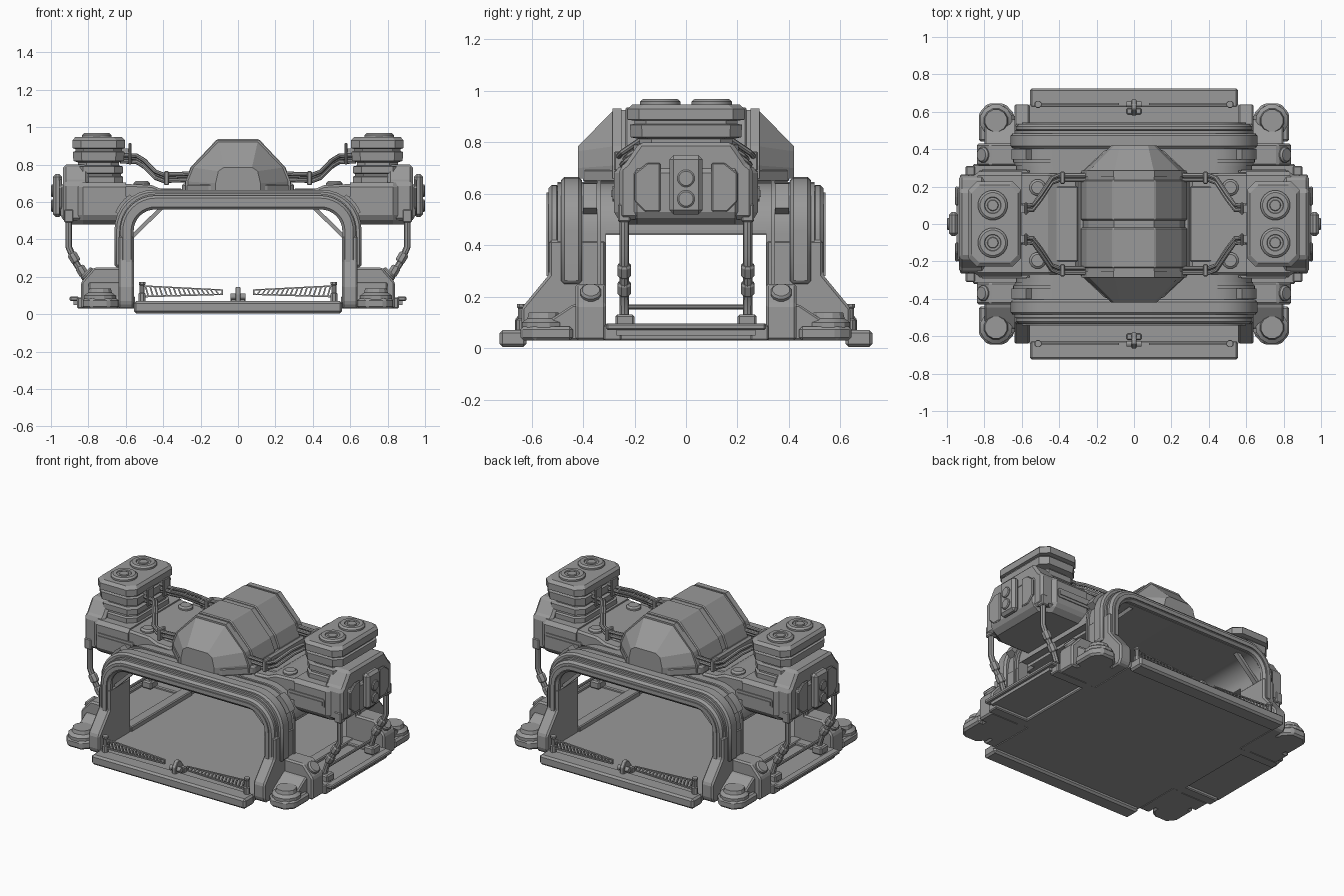
import bpy, bmesh, math
from mathutils import Vector

if "Cube" in bpy.data.objects:
    bpy.data.objects.remove(bpy.data.objects["Cube"])

grey = bpy.data.materials.new("painted_grey_metal")
grey.diffuse_color = (0.32, 0.32, 0.32, 1)
grey.use_nodes = True
grey.node_tree.nodes["Principled BSDF"].inputs["Base Color"].default_value = grey.diffuse_color


def make(name, verts, faces, mirror="", bevel=0.0, smooth=False):
    me = bpy.data.meshes.new(name)
    me.from_pydata([tuple(v) for v in verts], [], faces)
    bm = bmesh.new()
    bm.from_mesh(me)
    bmesh.ops.recalc_face_normals(bm, faces=bm.faces)
    bm.to_mesh(me)
    bm.free()
    me.materials.append(grey)
    ob = bpy.data.objects.new(name, me)
    bpy.context.collection.objects.link(ob)
    if smooth:
        bpy.context.view_layer.objects.active = ob
        ob.select_set(True)
        bpy.ops.object.shade_smooth_by_angle(angle=math.radians(28))
        ob.select_set(False)
    if bevel:
        b = ob.modifiers.new("bevel", "BEVEL")
        b.width, b.segments, b.limit_method = bevel, 1, "ANGLE"
    if mirror:
        m = ob.modifiers.new("mirror", "MIRROR")
        m.use_axis = ("x" in mirror, "y" in mirror, False)
        m.use_mirror_merge = False
    return ob


def loft(name, rings, **kw):
    n, verts, faces = len(rings[0]), [v for r in rings for v in r], []
    for i in range(len(rings) - 1):
        for j in range(n):
            k = (j + 1) % n
            faces.append((i*n + j, i*n + k, (i+1)*n + k, (i+1)*n + j))
    faces += [tuple(range(n)), tuple(range((len(rings)-1)*n, len(rings)*n))]
    return make(name, verts, faces, **kw)


def prism(name, polys, axis, a, b, **kw):
    """Extrude one or more polygons along an axis."""
    put = {"x": lambda p, t: (t, p[0], p[1]),
           "y": lambda p, t: (p[0], t, p[1]),
           "z": lambda p, t: (p[0], p[1], t)}[axis]
    verts, faces = [], []
    for poly in polys:
        s, n = len(verts), len(poly)
        verts += [put(p, a) for p in poly] + [put(p, b) for p in poly]
        faces += [(s+j, s+(j+1) % n, s+n+(j+1) % n, s+n+j) for j in range(n)]
        faces += [tuple(range(s, s+n)), tuple(range(s+n, s+2*n))]
    return make(name, verts, faces, **kw)


def box(name, x0, x1, y0, y1, z0, z1, **kw):
    return prism(name, [[(x0, y0), (x1, y0), (x1, y1), (x0, y1)]], "z", z0, z1, **kw)


def lathe(name, start, direction, profile, n=16, **kw):
    """Stack of (distance, radius) circles along a direction."""
    q = Vector((0, 0, 1)).rotation_difference(Vector(direction))
    rings = [[Vector(start) + q @ Vector((r*math.cos(math.tau*(i+.5)/n),
              r*math.sin(math.tau*(i+.5)/n), d)) for i in range(n)] for d, r in profile]
    return loft(name, rings, smooth=n > 8, **kw)


def tube(name, pts, r, n=8, **kw):
    pts, rings = [Vector(p) for p in pts], []
    for i, p in enumerate(pts):
        d = (pts[min(i+1, len(pts)-1)] - pts[max(i-1, 0)]).normalized()
        u = d.cross(Vector((0.1, 1, 0.05))).normalized() if abs(d.y) < .9 else Vector((1, 0, 0))
        v = d.cross(u).normalized()
        rings.append([p + r*(u*math.cos(math.tau*k/n) + v*math.sin(math.tau*k/n)) for k in range(n)])
    return loft(name, rings, smooth=True, **kw)


def half_path(w, top, r, z0, n=8):
    return [(w, z0)] + [(w - r + r*math.cos(a), top - r + r*math.sin(a))
                        for a in [math.pi/2*i/n for i in range(n+1)]]


def arch(name, outer, inner, y0, y1, z0, part=None, **kw):
    """Rounded portal band; outer and inner are (half width, top, radius)."""
    o, i = half_path(*outer, z0), half_path(*inner, z0)
    if part:
        o, i = o[part], i[part]
    else:
        o, i = [h + [(-x, z) for x, z in reversed(h)] for h in (o, i)]
    return loft(name, [[(a[0], y0, a[1]), (a[0], y1, a[1]), (b[0], y1, b[1]), (b[0], y0, b[1])]
                       for a, b in zip(o, i)], smooth=True, **kw)


# Floor and thresholds
box("floor", -.56, .56, -.64, .64, .03, .065)
box("threshold", -.557, .557, .62, .725, .005, .07, mirror="y", bevel=.012)

# Vaulted body with open sides
inner = (.565, .56, .12)
arch("roof_vault", (.63, .645, .2), inner, -.32, .32, .46)
arch("end_vault", (.635, .645, .2), inner, .31, .50, .03, mirror="y")
arch("outer_rib", (.66, .665, .21), (.60, .60, .16), .405, .485, .25, mirror="y", bevel=.012)
arch("inner_rib", (.648, .652, .2), (.60, .60, .16), .33, .345, .25, mirror="y")
arch("portal_collar", (.63, .635, .19), (.558, .56, .115), .49, .535, .06, mirror="y", bevel=.014)
arch("portal_lip", (.60, .605, .16), (.575, .58, .135), .53, .543, .28, mirror="y")
arch("shoulder_clip", (.672, .675, .21), (.62, .63, .19), .345, .40, .4, part=slice(3, 7), mirror="xy")

# Flared portal feet
prism("flared_leg", [[(.31, .03), (.62, .03), (.64, .06), (.64, .155), (.533, .285), (.533, .42), (.31, .42)]],
      "x", .557, .64, mirror="xy", bevel=.01)
prism("corner_brace", [[(.566, .40), (.566, .43), (.43, .562), (.40, .562)]], "y", .44, .47, mirror="xy")

# Corner anchors
prism("anchor_block", [[(.62, .03), (.84, .03), (.84, .17), (.77, .25), (.62, .25)]],
      "y", .31, .43, mirror="xy", bevel=.01)
prism("anchor_ramp", [[(.40, .03), (.56, .03), (.56, .09), (.44, .17), (.40, .17)]],
      "x", .62, .80, mirror="xy", bevel=.008)
oct_pad = [(.64, .44), (.83, .44), (.83, .59), (.785, .643), (.69, .643), (.64, .59)]
prism("anchor_pad", [oct_pad], "z", .03, .085, mirror="xy", bevel=.012)
lathe("anchor_cap", (.738, .553, .08), (0, 0, 1), [(0, .088), (.02, .088), (.035, .066), (.058, .06)],
      n=12, mirror="xy")
lathe("anchor_knob", (.785, .37, .195), (1, 0, 1), [(0, .042), (.035, .042), (.045, .034)], n=12, mirror="xy")

# Side platforms between the anchors
box("side_platform", .55, .88, -.27, .27, .05, .075, mirror="x")
box("platform_outer_rail", .85, .9, -.31, .31, .07, .095, mirror="x", bevel=.006)
box("platform_inner_rail", .55, .62, -.315, .315, .03, .095, mirror="x", bevel=.006)
box("platform_end_rail", .6, .86, .25, .32, .03, .09, mirror="xy", bevel=.006)
tube("platform_tie_bar", [(.80, -.23, .16), (.80, .23, .16)], .009, mirror="x")

# Jointed struts under the pods
tube("strut", [(.905, .24, .54), (.905, .24, .36), (.87, .24, .28), (.82, .24, .20), (.80, .24, .14), (.80, .24, .07)],
     .018, mirror="xy")
for i, z in enumerate((.325, .255)):
    lathe("strut_joint_%d" % i, (.89 - .042*i, .24, z), (-.5, 0, -.86),
          [(0, .022), (.008, .028), (.045, .028), (.053, .022)], n=8, mirror="xy")
box("strut_socket", .88, .93, .215, .265, .49, .56, mirror="xy", bevel=.006)
box("strut_shoe", .77, .84, .20, .275, .08, .13, mirror="xy", bevel=.008)

# Shoulder decks and lower pod housings
prism("shoulder_deck", [[(.30, .60), (.30, .66), (.40, .665), (.46, .69), (.68, .70), (.68, .60)]],
      "y", -.27, .27, mirror="x", bevel=.012)


def housing_ring(z, s):
    return [(.60, -.28+s, z), (.83, -.28+s, z), (.95-s, -.19, z),
            (.95-s, .19, z), (.83, .28-s, z), (.60, .28-s, z)]


loft("pod_housing", [housing_ring(*p) for p in ((.48, .05), (.505, .015), (.53, 0), (.68, 0), (.705, .02))], mirror="x")
prism("housing_band", [[(.56, .58), (.57, .57), (.815, .57), (.825, .58), (.825, .62), (.815, .63), (.57, .63), (.56, .62)]],
      "y", .275, .286, mirror="xy")
prism("housing_band_panel", [[(.575, .587), (.812, .587), (.812, .613), (.575, .613)]], "y", .28, .291, mirror="xy")
prism("outer_hump", [[(-.26, .50), (.26, .50), (.26, .70), (.235, .72), (.18, .80), (-.18, .80), (-.235, .72), (-.26, .70)]],
      "x", .80, .935, mirror="x", bevel=.015)
prism("hump_side_panel", [[(.16, .53), (.2, .57), (.2, .68), (.15, .72), (.1, .72), (.1, .53)]],
      "x", .94, .957, mirror="xy", bevel=.005)
box("end_plate", .94, .99, -.065, .065, .52, .75, mirror="x", bevel=.016)
for i, z in enumerate((.58, .66)):
    lathe("end_plate_button_%d" % i, (.985, 0, z), (1, 0, 0), [(0, .034), (.01, .034), (.015, .028)], mirror="x")


# Upper pod stacks
def pod_ring(z, hx, hy, cx=.745, c=.045):
    return [(cx+sx*a, sy*b, z) for sx, sy, a, b in (
        (-1, -1, hx-c, hy), (1, -1, hx-c, hy), (1, -1, hx, hy-c), (1, 1, hx, hy-c),
        (1, 1, hx-c, hy), (-1, 1, hx-c, hy), (-1, 1, hx, hy-c), (-1, -1, hx, hy-c))]


loft("pod_stack", [pod_ring(*p) for p in (
    (.66, .13, .21), (.735, .13, .21), (.74, .12, .195), (.75, .12, .195), (.755, .13, .205), (.79, .13, .205),
    (.795, .11, .18), (.812, .11, .18), (.82, .135, .215), (.868, .138, .218), (.872, .125, .2), (.884, .125, .2),
    (.888, .14, .228), (.93, .14, .228), (.947, .125, .208))], mirror="x")
lathe("pod_lid", (.755, .1, .94), (0, 0, 1),
      [(0, .08), (.018, .08), (.028, .068), (.028, .045), (.022, .042), (.022, .03), (.027, .027)], n=20, mirror="xy")

# Roof discs
lathe("roof_disc", (.515, .195, .67), (0, 0, 1), [(0, .045), (.032, .045), (.042, .033)], n=12, mirror="xy")
box("roof_vent_base", .30, .42, -.20, .20, .65, .672, mirror="x", bevel=.006)


# Central faceted canopy
def canopy(y, g=0.0, low=.66):
    h = [(.28+g, low), (.28+g, .71), (.25+g, .785), (.11+g*.6, .932+g)]
    return [(x, y, z) for x, z in h] + [(-x, y, z) for x, z in reversed(h)]


def nose(s):
    h = [(.12, .66), (.12, .70), (.105, .765), (.075, .785)]
    return [(x, s*.42, z) for x, z in h] + [(-x, s*.42, z) for x, z in reversed(h)]


loft("canopy", [nose(-1), canopy(-.28, -.006), canopy(.28, -.006), nose(1)])
loft("canopy_panel", [canopy(.02, .004), canopy(.235, .004)], mirror="y", bevel=.006)
loft("canopy_hoop", [canopy(.25), canopy(.285)], mirror="y")
prism("canopy_base", [[(-.30, -.26), (-.15, -.40), (.15, -.40), (.30, -.26),
                       (.30, .26), (.15, .40), (-.15, .40), (-.30, .26)]], "z", .64, .70, bevel=.012)

# Bundled hoses from canopy to pods
for i, (o, h) in enumerate(((0, 0), (.026, .012), (.012, -.022))):
    tube("hose_%d" % i, [(.25, .235+o, .74+h), (.40, .235+o, .735+h), (.44, .22+o, .75+h), (.50, .13+o, .81+h),
                         (.54, .075+o, .835+h), (.63, .07+o, .84+h)], .0115, mirror="xy")
box("hose_clamp", .37, .395, .215, .28, .69, .765, mirror="xy", bevel=.005)
box("hose_bracket", .57, .585, .05, .115, .80, .915, mirror="xy", bevel=.004)
box("hose_bracket_arm", .57, .63, .06, .10, .865, .885, mirror="xy")

# Slatted barriers on both thresholds
slats = []
for k in range(16):
    x = .10 + .025*k
    t = .127 + .022*k/15
    slats.append([(x, .108-.012*k/15), (x+.009, .108-.012*k/15), (x+.024, t), (x+.015, t)])
prism("barrier_slats", slats, "y", .637, .645, mirror="xy")
prism("barrier_frame", [[(.08, .126), (.08, .133), (.51, .155), (.51, .147)],
                        [(.08, .103), (.08, .11), (.51, .099), (.51, .09)],
                        [(.08, .104), (.088, .104), (.088, .132), (.08, .132)]],
      "y", .635, .647, mirror="xy")
lathe("barrier_post", (.513, .64, .06), (0, 0, 1), [(0, .02), (.05, .02), (.055, .014), (.095, .014), (.1, .019), (.112, .019)],
      n=8, mirror="xy")
prism("center_latch", [[(.58, .06), (.665, .06), (.665, .11), (.64, .145), (.615, .145), (.58, .10)]],
      "x", -.014, .014, mirror="y", bevel=.004)
box("latch_base", -.04, .04, .585, .62, .06, .10, mirror="y", bevel=.006)
lathe("latch_pin", (-.04, .64, .095), (1, 0, 0), [(0, .016), (.08, .016)], n=12, mirror="y")
